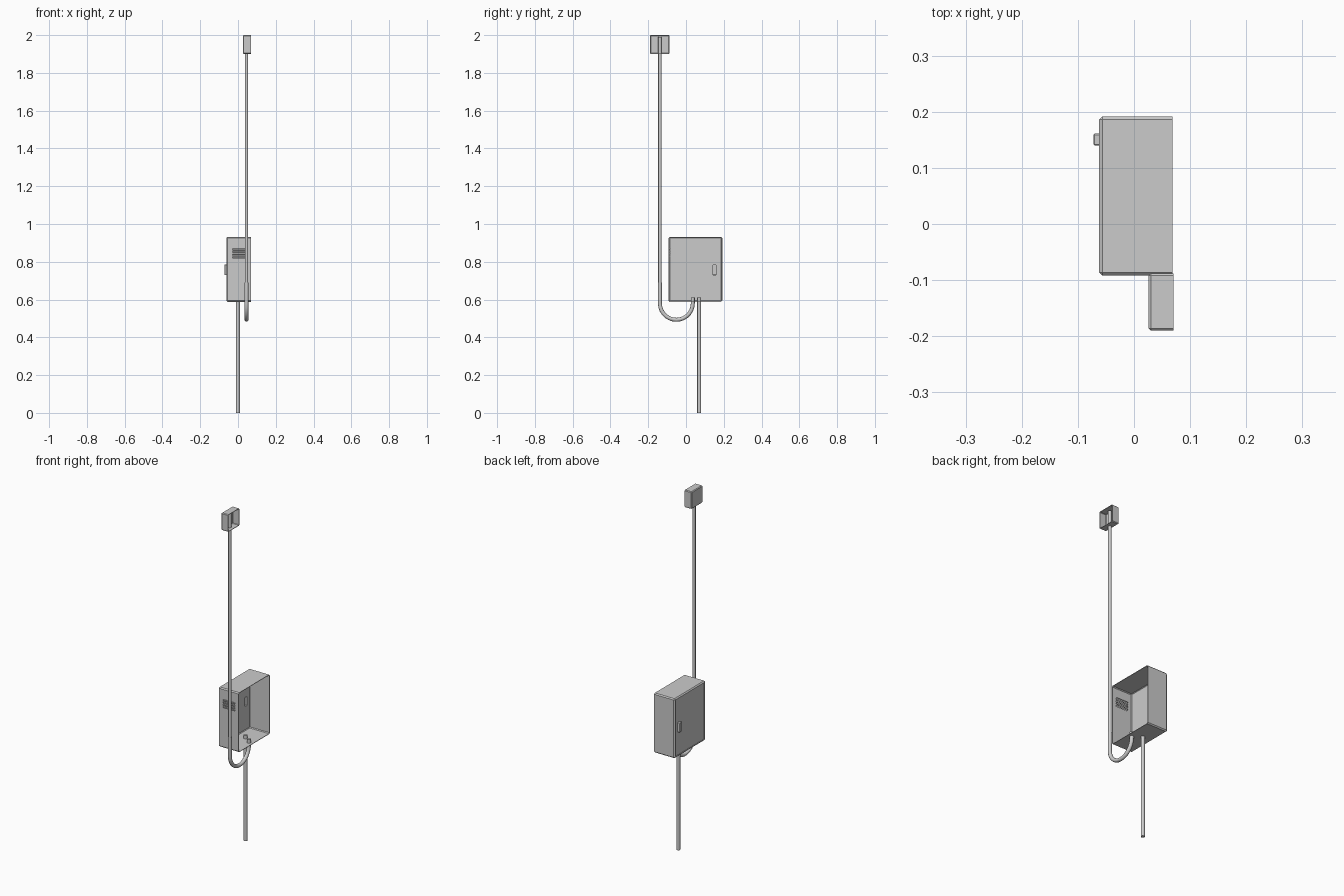
import bpy, bmesh, math
from mathutils import Matrix, Vector

if "Cube" in bpy.data.objects:
    bpy.data.objects.remove(bpy.data.objects["Cube"])


def link(name, bm):
    me = bpy.data.meshes.new(name)
    bm.to_mesh(me)
    bm.free()
    ob = bpy.data.objects.new(name, me)
    bpy.context.collection.objects.link(ob)
    return ob


def box_bm(lo, hi, rot_x=0):
    lo, hi = Vector(lo), Vector(hi)
    bm = bmesh.new()
    bmesh.ops.create_cube(bm, size=1, matrix=Matrix.Translation((lo + hi) / 2)
                          @ Matrix.Rotation(rot_x, 4, 'X') @ Matrix.Diagonal((*(hi - lo), 1)))
    return bm


def box(name, lo, hi, rot_x=0):
    return link(name, box_bm(lo, hi, rot_x))


def open_box(name, lo, hi, bevel, wall, frame=0):
    """Chamfered sheet box open on +x; frame > 0 also opens -x behind a rim."""
    bm = box_bm(lo, hi)
    bm.faces.ensure_lookup_table()
    back = [f for f in bm.faces if f.normal.x > 0.9]
    bmesh.ops.delete(bm, geom=back, context='FACES_ONLY')
    edges = [e for e in bm.edges if not e.is_boundary]
    bmesh.ops.bevel(bm, geom=edges, offset=bevel, segments=1, affect='EDGES', profile=0.5)
    if frame:
        bm.normal_update()
        door = [f for f in bm.faces if f.normal.x < -0.99]
        bmesh.ops.inset_region(bm, faces=door, thickness=frame)
        bmesh.ops.delete(bm, geom=door, context='FACES')
    ob = link(name, bm)
    mod = ob.modifiers.new("wall", 'SOLIDIFY')
    mod.thickness = wall
    mod.offset = -1
    return ob


def cut(ob, cutters):
    for c in cutters:
        mod = ob.modifiers.new("cut", 'BOOLEAN')
        mod.operation = 'DIFFERENCE'
        mod.solver = 'EXACT'
        mod.object = c
        c.hide_render = True
    bpy.context.view_layer.update()
    deps = bpy.context.evaluated_depsgraph_get()
    me = bpy.data.meshes.new_from_object(ob.evaluated_get(deps))
    ob.modifiers.clear()
    ob.data = me
    for c in cutters:
        bpy.data.objects.remove(c)


def tube(name, pts, radius):
    cu = bpy.data.curves.new(name, 'CURVE')
    cu.dimensions = '3D'
    cu.bevel_depth = radius
    cu.bevel_resolution = 4
    cu.use_fill_caps = True
    sp = cu.splines.new('POLY')
    sp.points.add(len(pts) - 1)
    for p, co in zip(sp.points, pts):
        p.co = (*co, 1)
    ob = bpy.data.objects.new(name, cu)
    bpy.context.collection.objects.link(ob)
    bpy.ops.object.select_all(action='DESELECT')
    ob.select_set(True)
    bpy.context.view_layer.objects.active = ob
    bpy.ops.object.convert(target='MESH')
    bpy.ops.object.shade_smooth_by_angle(angle=math.radians(40))


# Cabinet shell with louvre slots through the front wall
cabinet = open_box("cabinet", (-0.062, -0.092, 0.588), (0.069, 0.192, 0.932), 0.006, 0.003, 0.005)
slot_z = [0.825 + i * 0.0135 for i in range(4)]
cut(cabinet, [box("slot_cutter", (-0.03, -0.11, z - 0.004), (0.045, -0.08, z + 0.004)) for z in slot_z])
for z in slot_z:
    box("louvre_slat", (-0.03, -0.092, z + 0.001), (0.045, -0.082, z + 0.002), math.radians(35))

# Door set slightly into the frame, with a hollow pull handle
door = box("door", (-0.059, -0.083, 0.597), (-0.055, 0.183, 0.923))
cut(door, [box("handle_cutter", (-0.08, 0.142, 0.731), (-0.04, 0.159, 0.783))])
open_box("door_handle", (-0.072, 0.14, 0.729), (-0.055, 0.161, 0.785), 0.002, 0.002)

# Small junction box at the top
open_box("junction_box", (0.026, -0.19, 1.9), (0.07, -0.088, 2.0), 0.004, 0.003)

# Supply pipe, upper conduit and the hose looping into the cabinet
tube("supply_pipe", [(0, 0.07, 0), (0, 0.07, 0.61)], 0.0105)
tube("upper_conduit", [(0.045, -0.138, 0.6), (0.045, -0.138, 1.99)], 0.009)
arc = [(0.045, -0.051 + 0.087 * math.cos(a), 0.58 + 0.087 * math.sin(a))
       for a in (math.pi + math.pi * i / 14 for i in range(15))]
tube("hose_loop", [(0.045, -0.138, 0.69)] + arc + [(0.045, 0.036, 0.612)], 0.0105)
